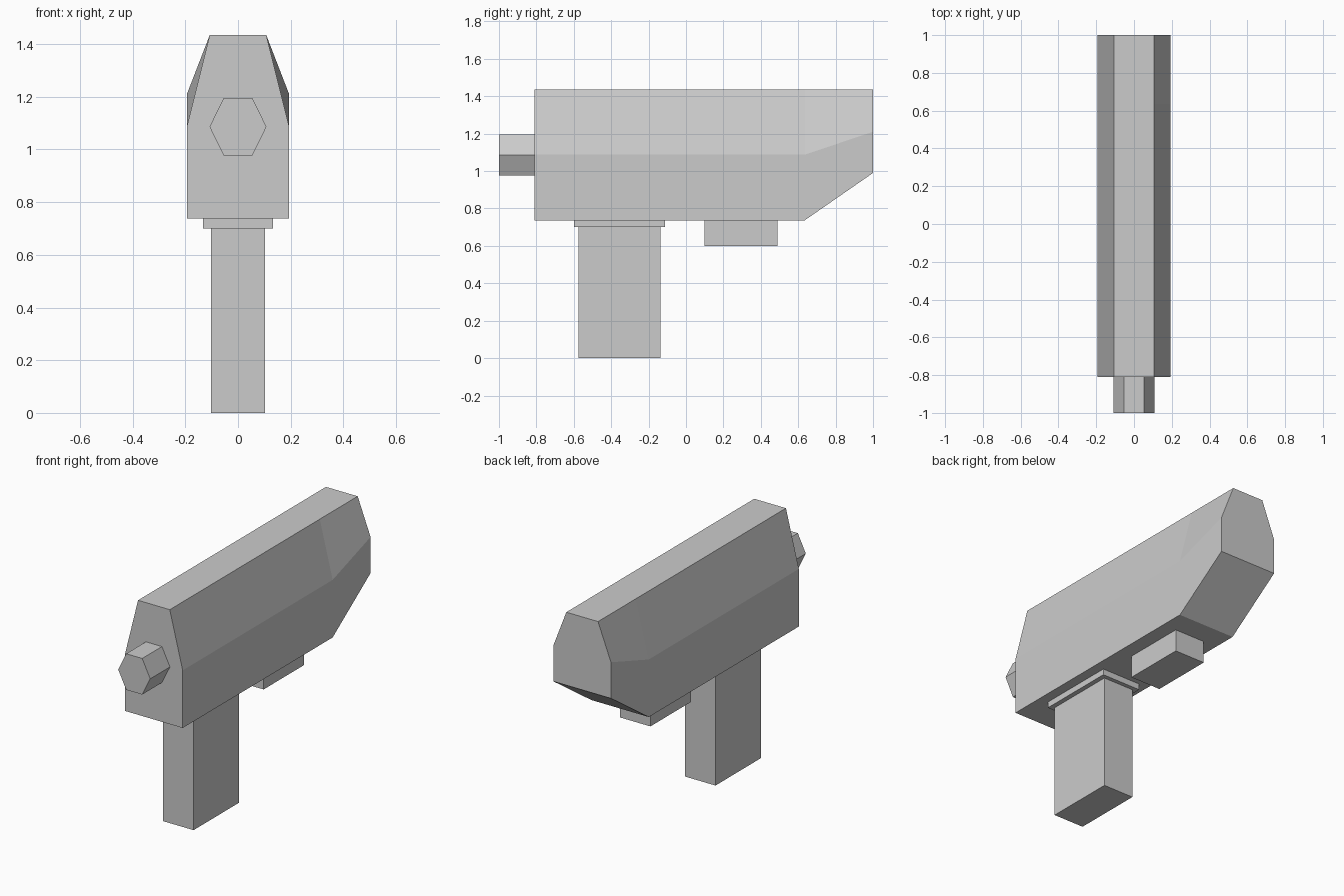
import bpy, bmesh, math

cube = bpy.data.objects.get("Cube")
if cube:
    bpy.data.objects.remove(cube, do_unlink=True)

# Single grey finish
grey = bpy.data.materials.new("light grey")
grey.use_nodes = True
colour = (0.6, 0.6, 0.6, 1)
grey.diffuse_color = colour
grey.node_tree.nodes["Principled BSDF"].inputs["Base Color"].default_value = colour


def loft(name, sections):
    """Skin matching closed rings of points and cap both ends."""
    bm = bmesh.new()
    rings = [[bm.verts.new(p) for p in ring] for ring in sections]
    n = len(rings[0])
    for a, b in zip(rings, rings[1:]):
        for i in range(n):
            j = (i + 1) % n
            bm.faces.new((a[i], a[j], b[j], b[i]))
    bm.faces.new(rings[0])
    bm.faces.new(rings[-1])
    bmesh.ops.recalc_face_normals(bm, faces=bm.faces)
    mesh = bpy.data.meshes.new(name)
    bm.to_mesh(mesh)
    bm.free()
    mesh.materials.append(grey)
    obj = bpy.data.objects.new(name, mesh)
    bpy.context.collection.objects.link(obj)
    return obj


def block(name, half_x, y0, y1, z0, z1):
    ring = lambda z: [(-half_x, y0, z), (half_x, y0, z), (half_x, y1, z), (-half_x, y1, z)]
    return loft(name, [ring(z0), ring(z1)])


def body_ring(y, bottom, shoulder, top=1.435, wide=0.194, narrow=0.107):
    half = [(wide, bottom), (wide, shoulder), (narrow, top)]
    return [(x, y, z) for x, z in half] + [(-x, y, z) for x, z in reversed(half)]


# Body: bevelled top, with the underside rising toward the rear
loft("body", [body_ring(-0.81, 0.737, 1.088),
              body_ring(0.635, 0.737, 1.088),
              body_ring(1.0, 0.99, 1.21)])


# Six-sided muzzle
def muzzle_ring(y):
    return [(0.108 * math.cos(a), y, 1.086 + 0.127 * math.sin(a))
            for a in (math.radians(60 * i) for i in range(6))]


loft("muzzle", [muzzle_ring(-1.0), muzzle_ring(-0.8)])

# Handle, its collar and the block under the rear
block("grip", 0.103, -0.575, -0.137, 0.0, 0.72)
block("grip_collar", 0.132, -0.6, -0.112, 0.70, 0.74)
block("rear_block", 0.103, 0.1, 0.49, 0.6, 0.75)
